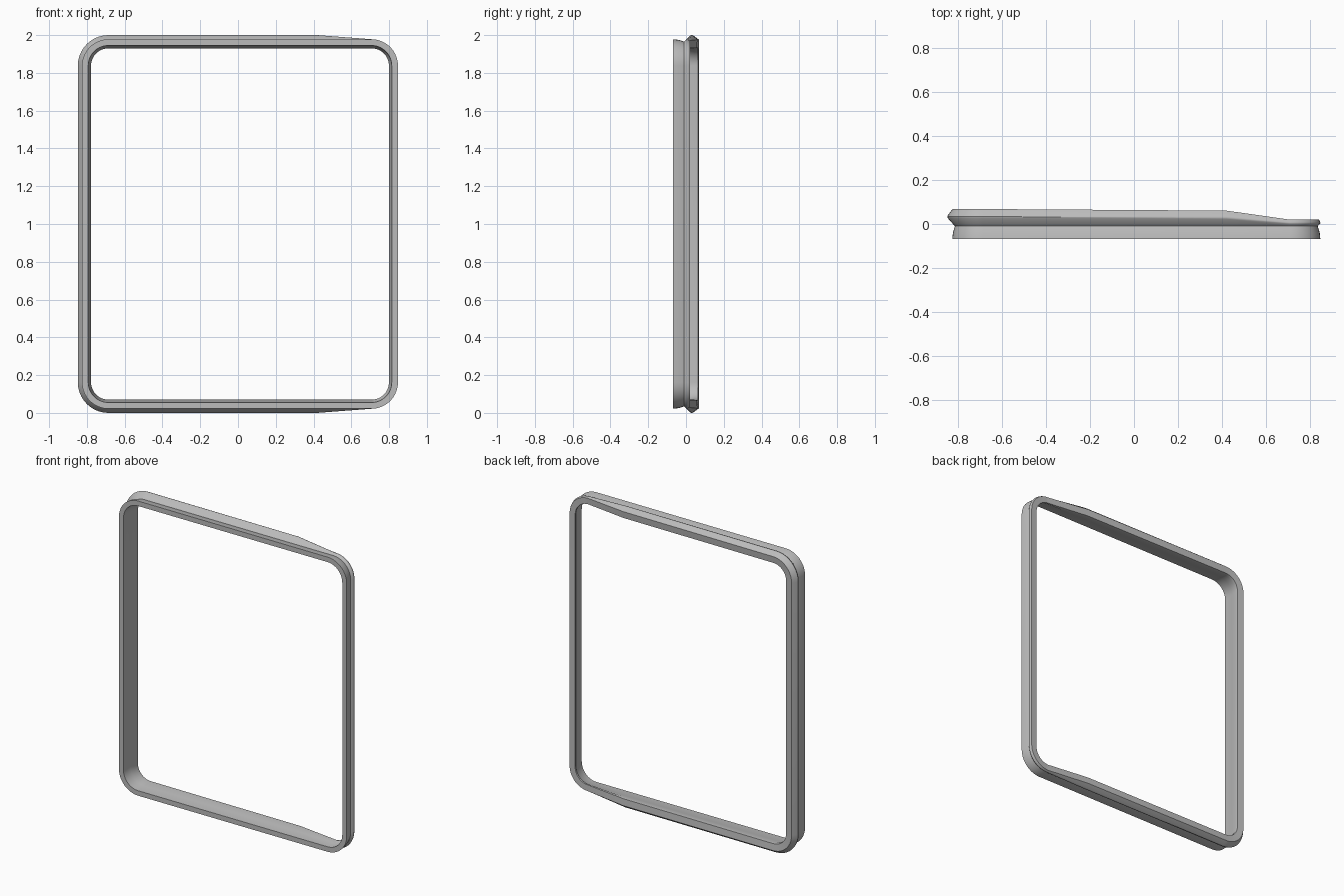
import bpy, bmesh, math

if "Cube" in bpy.data.objects:
    bpy.data.objects.remove(bpy.data.objects["Cube"])

# Flange outline (x0..x1, z0..z1) and its corner radius
X0, X1, Z0, Z1, R = -0.826, 0.847, 0.022, 1.978, 0.14
SEG = 10

# Cross-sections as (outward offset, y): full-depth lip and the slim right-hand lip
FULL = [(0, -0.069), (-0.003, -0.04), (-0.012, -0.01), (0.020, 0.026), (0.022, 0.034),
        (0.019, 0.041), (-0.002, 0.069), (-0.046, 0.064), (-0.048, 0.045),
        (-0.037, 0.0), (-0.033, -0.069)]
SLIM = [(0, -0.069), (-0.003, -0.04), (-0.012, -0.010), (-0.001, 0.001), (0, 0.005),
        (-0.001, 0.010), (-0.006, 0.020), (-0.046, 0.019), (-0.048, 0.012),
        (-0.037, -0.008), (-0.033, -0.069)]


def outline():
    """Points around the frame as (x, z, outward x, outward z)."""
    pts = []
    corners = [(X1 - R, Z0 + R, -90), (X1 - R, Z1 - R, 0),
               (X0 + R, Z1 - R, 90), (X0 + R, Z0 + R, 180)]
    for i, (cx, cz, a0) in enumerate(corners):
        for k in range(SEG + 1):
            a = math.radians(a0 + 90 * k / SEG)
            nx, nz = math.cos(a), math.sin(a)
            pts.append((cx + R * nx, cz + R * nz, nx, nz))
        if i == 1:      # top: where the taper starts
            pts.append((0.42, Z1, 0, 1))
    pts.append((0.42, Z0, 0, -1))
    return pts


def section(x):
    """Blend full to slim section along x, with a slight depth drop to the right."""
    t = min(max((x - 0.42) / (X1 - R - 0.42), 0), 1)
    drop = 1 - 0.12 * min(max((x - X0) / (0.42 - X0), 0), 1)
    out = []
    for (oa, ya), (ob, yb) in zip(FULL, SLIM):
        ya = ya * drop if ya > 0 else ya
        out.append((oa + (ob - oa) * t, ya + (yb - ya) * t))
    return out


# Sweep the section round the outline
bm = bmesh.new()
rings = []
for x, z, nx, nz in outline():
    rings.append([bm.verts.new((x + o * nx, y, z + o * nz)) for o, y in section(x)])
n, m = len(rings), len(FULL)
for i in range(n):
    a, b = rings[i], rings[(i + 1) % n]
    for j in range(m):
        k = (j + 1) % m
        bm.faces.new((a[j], a[k], b[k], b[j]))
bmesh.ops.recalc_face_normals(bm, faces=bm.faces)

mesh = bpy.data.meshes.new("window_seal_frame")
bm.to_mesh(mesh)
bm.free()
frame = bpy.data.objects.new("window_seal_frame", mesh)
bpy.context.collection.objects.link(frame)

# Plain grey material
grey = bpy.data.materials.new("grey")
grey.diffuse_color = (0.5, 0.5, 0.5, 1)
grey.use_nodes = True
grey.node_tree.nodes["Principled BSDF"].inputs["Base Color"].default_value = grey.diffuse_color
mesh.materials.append(grey)

bpy.context.view_layer.objects.active = frame
frame.select_set(True)
bpy.ops.object.shade_smooth_by_angle(angle=math.radians(35))
